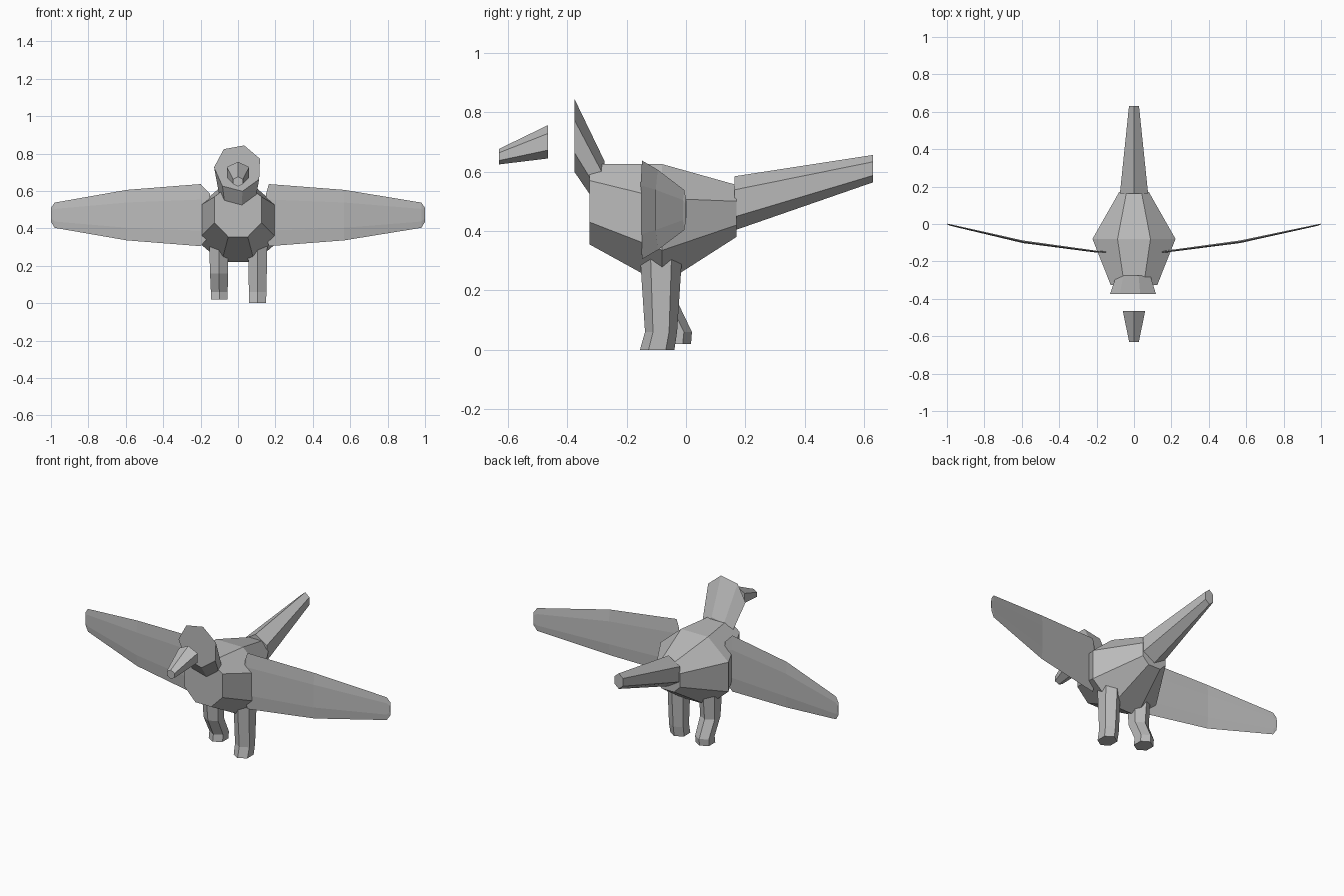
import bpy, bmesh
from math import cos, sin, radians, tau

if "Cube" in bpy.data.objects:
    bpy.data.objects.remove(bpy.data.objects["Cube"])

GREY = (0.5, 0.5, 0.5, 1)
mat = bpy.data.materials.new("plain_grey")
mat.use_nodes = True
mat.diffuse_color = GREY
mat.node_tree.nodes["Principled BSDF"].inputs["Base Color"].default_value = GREY


def loft(name, rings):
    """Join rings of equal point count into a closed, flat shaded solid."""
    bm = bmesh.new()
    loops = [[bm.verts.new(p) for p in ring] for ring in rings]
    n = len(loops[0])
    for a, b in zip(loops, loops[1:]):
        for i in range(n):
            j = (i + 1) % n
            bm.faces.new((a[i], a[j], b[j], b[i]))
    bm.faces.new(loops[0])
    bm.faces.new(loops[-1])
    bmesh.ops.recalc_face_normals(bm, faces=bm.faces)
    mesh = bpy.data.meshes.new(name)
    bm.to_mesh(mesh)
    bm.free()
    mesh.materials.append(mat)
    obj = bpy.data.objects.new(name, mesh)
    bpy.context.collection.objects.link(obj)
    return obj


def upright_ring(y, z, rx, rz, sides, start):
    """Polygon in a plane facing the front."""
    angles = [radians(start) + tau * i / sides for i in range(sides)]
    return [(rx * cos(a), y, z + rz * sin(a)) for a in angles]


def level_ring(x, y, z, rx, ry):
    """Hexagon lying flat, with a corner towards the front."""
    angles = [tau * (i + 0.5) / 6 for i in range(6)]
    return [(x + rx * cos(a), y + ry * sin(a), z) for a in angles]


def body_ring(y, side, flat, low, low_side, high_side, high):
    half = [(flat, low), (side, low_side), (side, high_side), (flat, high)]
    return [(x, y, z) for x, z in half] + [(-x, y, z) for x, z in reversed(half)]


def wing_ring(x, y, low, high, thick):
    """Thin lens standing on edge."""
    mid, q = (low + high) / 2, (high - low) / 4
    return [(x, y, high), (x, y - thick, mid + q), (x, y - thick, mid - q),
            (x, y, low), (x, y + thick, mid - q), (x, y + thick, mid + q)]


# Faceted barrel body
loft("body", [
    body_ring(-0.325, 0.125, 0.052, 0.355, 0.43, 0.57, 0.625),
    body_ring(-0.08, 0.222, 0.088, 0.22, 0.335, 0.51, 0.625),
    body_ring(0.17, 0.08, 0.04, 0.38, 0.42, 0.50, 0.555),
])

# Flaring neck with a flat face, and the beak floating before it
loft("head", [
    upright_ring(-0.275, 0.545, 0.095, 0.095, 7, 75),
    upright_ring(-0.375, 0.722, 0.128, 0.126, 7, 75),
])
loft("beak", [
    upright_ring(-0.465, 0.70, 0.069, 0.056, 6, 90),
    upright_ring(-0.63, 0.65, 0.03, 0.026, 6, 90),
])

# Tapered tail
loft("tail", [
    upright_ring(0.163, 0.493, 0.087, 0.091, 6, 90),
    upright_ring(0.63, 0.61, 0.031, 0.046, 6, 90),
])

# Wings, sweeping back towards the tips
for name, s, root, mid in (("left_wing", 1, 0.165, 0.567), ("right_wing", -1, 0.2, 0.594)):
    loft(name, [
        wing_ring(s * 0.15, -0.15, 0.36, 0.585, 0.004),
        wing_ring(s * root, -0.148, 0.305, 0.637, 0.005),
        wing_ring(s * mid, -0.095, 0.336, 0.606, 0.007),
        wing_ring(s * 0.98, -0.006, 0.403, 0.538, 0.004),
        wing_ring(s * 1.0, 0.0, 0.435, 0.51, 0.002),
    ])

# Straight left leg and bent right leg
loft("left_leg", [
    level_ring(0.105, -0.084, 0.32, 0.06, 0.071),
    level_ring(0.105, -0.084, 0.06, 0.054, 0.054),
    level_ring(0.105, -0.097, 0.0, 0.052, 0.058),
])
loft("right_leg", [
    level_ring(-0.102, -0.084, 0.32, 0.06, 0.071),
    level_ring(-0.102, -0.082, 0.16, 0.055, 0.054),
    level_ring(-0.1, -0.034, 0.06, 0.052, 0.054),
    level_ring(-0.1, -0.039, 0.02, 0.052, 0.056),
])
